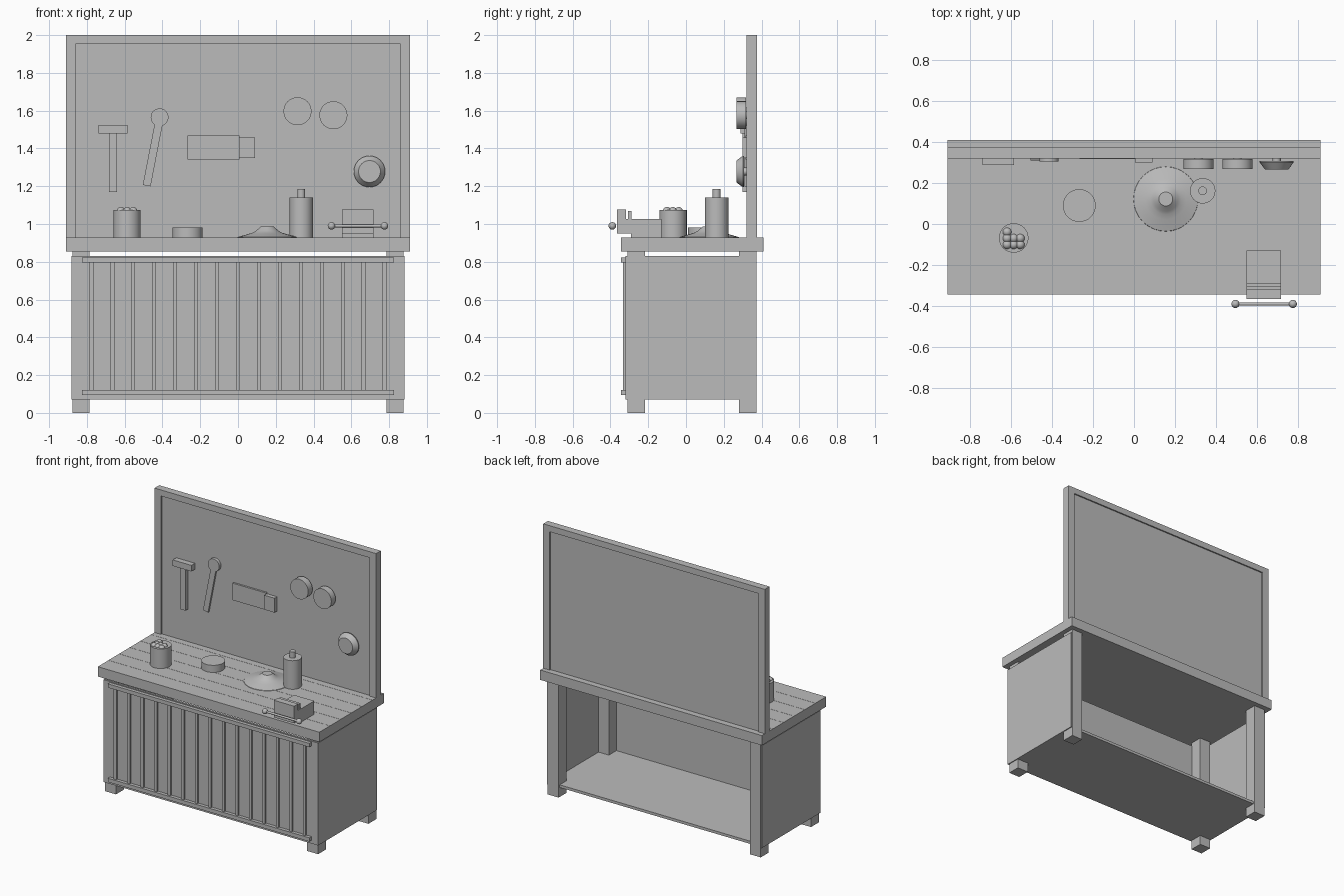
import bpy, bmesh, math
from mathutils import Vector

if "Cube" in bpy.data.objects:
    bpy.data.objects.remove(bpy.data.objects["Cube"], do_unlink=True)

grey = bpy.data.materials.new("plain_grey")
grey.use_nodes = True
grey.diffuse_color = (0.5, 0.5, 0.5, 1)
grey.node_tree.nodes["Principled BSDF"].inputs["Base Color"].default_value = (0.5, 0.5, 0.5, 1)


def finish(name, bm, smooth=False):
    bmesh.ops.recalc_face_normals(bm, faces=bm.faces)
    mesh = bpy.data.meshes.new(name)
    bm.to_mesh(mesh)
    bm.free()
    mesh.materials.append(grey)
    ob = bpy.data.objects.new(name, mesh)
    bpy.context.collection.objects.link(ob)
    if smooth:
        bpy.ops.object.select_all(action='DESELECT')
        ob.select_set(True)
        bpy.context.view_layer.objects.active = ob
        bpy.ops.object.shade_smooth_by_angle(angle=math.radians(35))
    return ob


def boxes(name, *spans):
    """One object made of boxes, each given as (x0, x1, y0, y1, z0, z1)."""
    bm = bmesh.new()
    for x0, x1, y0, y1, z0, z1 in spans:
        vs = bmesh.ops.create_cube(bm, size=1)["verts"]
        for v in vs:
            v.co = Vector(((x0 + x1) / 2 + v.co.x * (x1 - x0),
                           (y0 + y1) / 2 + v.co.y * (y1 - y0),
                           (z0 + z1) / 2 + v.co.z * (z1 - z0)))
    return finish(name, bm)


def turned(name, profile, centre, to_front=False, sides=32):
    """Solid of revolution from (radius, height) points, capped at both ends."""
    bm = bmesh.new()
    rings = []
    for r, h in profile:
        ring = []
        for i in range(sides):
            a = math.tau * i / sides
            p = (r * math.cos(a), -h, r * math.sin(a)) if to_front else (r * math.cos(a), r * math.sin(a), h)
            ring.append(bm.verts.new(Vector(p) + Vector(centre)))
        rings.append(ring)
    for a, b in zip(rings, rings[1:]):
        for i in range(sides):
            j = (i + 1) % sides
            bm.faces.new((a[i], a[j], b[j], b[i]))
    bm.faces.new(rings[0])
    bm.faces.new(rings[-1])
    return finish(name, bm, True)


def balls(name, radius, centres):
    bm = bmesh.new()
    for c in centres:
        vs = bmesh.ops.create_uvsphere(bm, u_segments=16, v_segments=10, radius=radius)["verts"]
        bmesh.ops.translate(bm, verts=vs, vec=c)
    return finish(name, bm, True)


# Bench carcass
boxes("worktop", (-0.91, 0.91, -0.345, 0.41, 0.855, 0.928))
boxes("worktop_plank_seams", *[(-0.91, 0.91, y - 0.002, y + 0.002, 0.92, 0.929)
                               for y in (-0.22, -0.095, 0.03, 0.155, 0.28)])
for side, s in (("left", 1), ("right", -1)):
    for place, y in (("front", -0.31), ("back", 0.28)):
        boxes(place + "_" + side + "_leg", (s * 0.785, s * 0.875, y, y + 0.093, 0, 0.855))
    boxes(side + "_side_panel", (s * 0.87, s * 0.882, -0.305, 0.37, 0.07, 0.83))
boxes("bottom_shelf", (-0.87, 0.87, -0.31, 0.36, 0.07, 0.09))
boxes("front_panel", (-0.882, 0.882, -0.32, -0.305, 0.07, 0.83))

# Front slats and rails
boxes("front_slats", *[(0.111 * i - 0.011, 0.111 * i + 0.011, -0.333, -0.318, 0.1, 0.815)
                       for i in range(-7, 8)])
boxes("front_rails", *[(-0.827, 0.827, -0.345, -0.318, z, z + 0.028) for z in (0.094, 0.795)])

# Tool board
boxes("tool_board", (-0.87, 0.87, 0.33, 0.365, 0.92, 1.97))
boxes("tool_board_frame",
      (-0.91, -0.857, 0.32, 0.375, 0.928, 2), (0.857, 0.91, 0.32, 0.375, 0.928, 2),
      (-0.857, 0.857, 0.32, 0.375, 1.955, 2))
bm = bmesh.new()
for i in range(-7, 8):
    for k in range(9):
        vs = bmesh.ops.create_circle(bm, cap_ends=True, segments=8, radius=0.006)["verts"]
        for v in vs:
            v.co = (v.co.x + 0.11 * i, 0.3285, v.co.y + 1.02 + 0.107 * k)
finish("peg_holes", bm)

# Hanging hammer
boxes("hammer_handle", (-0.683, -0.64, 0.298, 0.33, 1.17, 1.485))
boxes("hammer_head", (-0.738, -0.585, 0.288, 0.33, 1.48, 1.525))

# Hanging wrench
handle = boxes("wrench_handle", (-0.021, 0.021, -0.007, 0.007, -0.165, 0.165))
handle.location = (-0.452, 0.316, 1.365)
handle.rotation_euler.y = math.radians(11)
turned("wrench_head", [(0.047, 0), (0.047, 0.022)], (-0.415, 0.327, 1.565), True)

# Hanging saw
boxes("saw_blade", (-0.267, 0.007, 0.316, 0.331, 1.342, 1.468))
boxes("saw_handle", (0.005, 0.09, 0.3, 0.331, 1.35, 1.457))

# Round tins and dish on the board
for n, x, z in (("left", 0.505, 1.576), ("right", 0.315, 1.597)):
    turned("hanging_tin_" + n, [(0.074, 0), (0.074, 0.05)], (x, 0.318, z), True)
    turned("hanging_tin_peg_" + n, [(0.02, 0), (0.02, 0.02)], (x, 0.333, z), True, 12)
turned("hanging_dish", [(0.083, 0), (0.083, 0.006), (0.058, 0.04)], (0.696, 0.307, 1.278), True)
turned("hanging_dish_peg", [(0.02, 0), (0.02, 0.03)], (0.696, 0.333, 1.278), True, 12)

# Items standing on the bench
turned("bolt_cup", [(0.072, 0), (0.072, 0.145)], (-0.587, -0.068, 0.928))
balls("bolts", 0.022, [(-0.587 + dx * 0.032, -0.07 + dy * 0.031, 1.068)
                       for dx in (-1, 0, 1) for dy in (-1, 0, 1) if dy < 1 or dx < 0])
turned("small_tin", [(0.08, 0), (0.08, 0.053)], (-0.267, 0.09, 0.928))
turned("dished_lid", [(0.158, 0), (0.157, 0.003), (0.1, 0.019), (0.075, 0.027),
                      (0.06, 0.036), (0.034, 0.058)], (0.155, 0.122, 0.928))
turned("bottle", [(0.062, 0), (0.062, 0.212), (0.021, 0.212), (0.021, 0.257)], (0.335, 0.162, 0.928))

# Bench vise
boxes("vise_body", (0.55, 0.717, -0.29, -0.13, 0.928, 1.027),
      (0.55, 0.717, -0.33, -0.28, 0.95, 1.027))
boxes("vise_jaws", (0.55, 0.717, -0.365, -0.318, 0.95, 1.077),
      (0.55, 0.717, -0.306, -0.288, 0.95, 1.07))
rod = turned("vise_handle", [(0.008, -0.14), (0.008, 0.14)], (0, 0, 0), sides=12)
rod.rotation_euler.y = math.pi / 2
rod.location = (0.635, -0.39, 0.99)
balls("vise_handle_knobs", 0.02, [(x, -0.39, 0.99) for x in (0.495, 0.775)])
